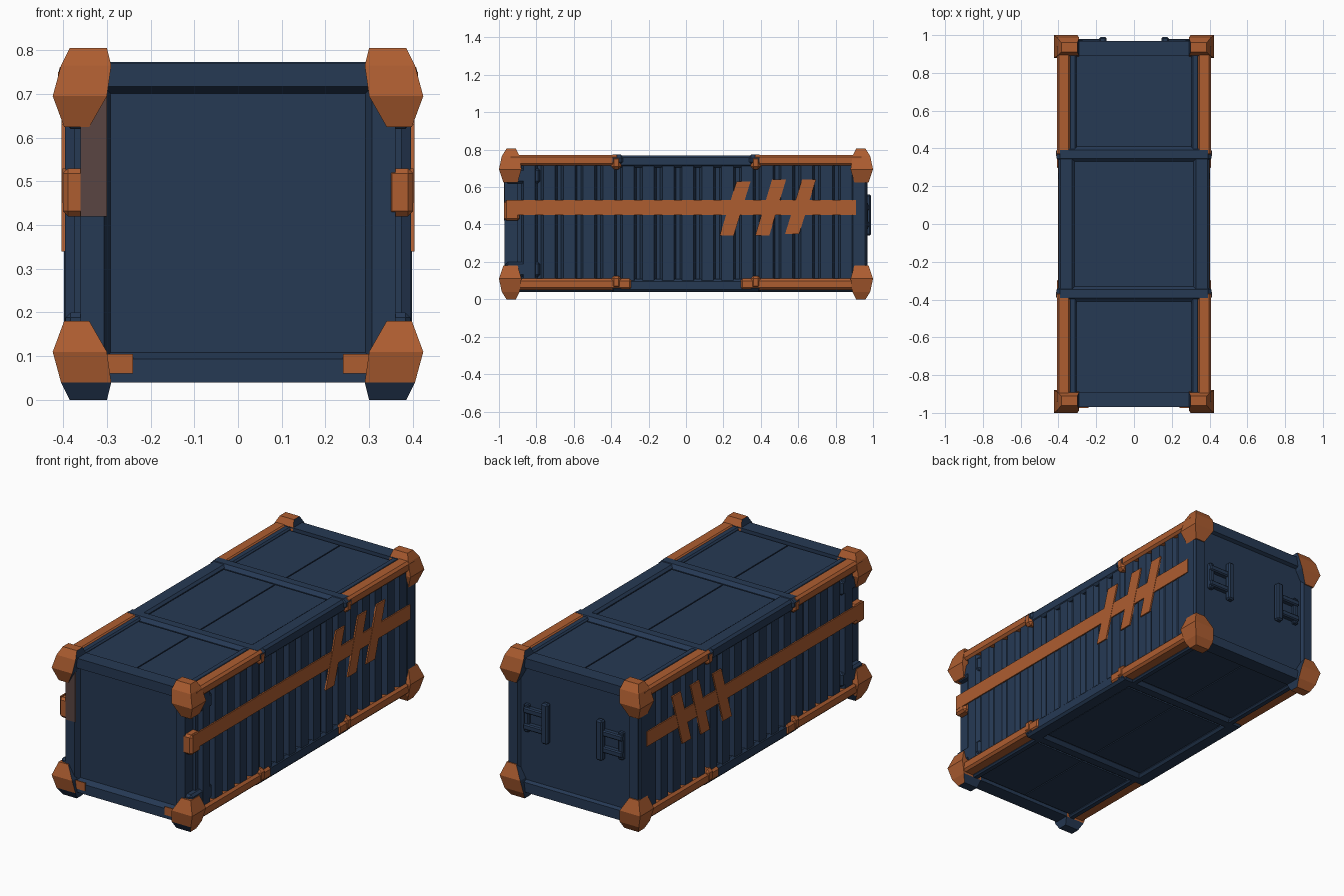
import bpy, bmesh
from mathutils import Vector

if "Cube" in bpy.data.objects:
    bpy.data.objects.remove(bpy.data.objects["Cube"])


def material(name, rgb):
    m = bpy.data.materials.new(name)
    m.diffuse_color = (*rgb, 1)
    m.use_nodes = True
    m.node_tree.nodes["Principled BSDF"].inputs["Base Color"].default_value = m.diffuse_color
    return m


NAVY = material("navy paint", (0.019, 0.041, 0.088))
ORANGE = material("orange paint", (0.42, 0.11, 0.03))
WORN = material("worn brown paint", (0.10, 0.06, 0.055))


def finish(name, bm, mats, rule=None):
    bmesh.ops.recalc_face_normals(bm, faces=bm.faces)
    bm.normal_update()
    if rule:
        for f in bm.faces:
            f.material_index = rule(f)
    me = bpy.data.meshes.new(name)
    bm.to_mesh(me)
    bm.free()
    for m in mats:
        me.materials.append(m)
    ob = bpy.data.objects.new(name, me)
    bpy.context.collection.objects.link(ob)
    return ob


def box_bm(a, b):
    """bmesh box between two opposite corners, in any order"""
    bm = bmesh.new()
    bmesh.ops.create_cube(bm, size=1)
    for v in bm.verts:
        v.co = Vector([(a[i] + b[i]) / 2 + v.co[i] * abs(b[i] - a[i]) for i in range(3)])
    return bm


def box(name, a, b, mat, bevel=0.0):
    bm = box_bm(a, b)
    if bevel:
        bmesh.ops.bevel(bm, geom=bm.edges[:], offset=bevel, segments=1, affect='EDGES')
    return finish(name, bm, [mat])


def prism(name, pts, axis, w0, w1, mat):
    """2D outline extruded along x (axis 0, points are y,z) or z (axis 2, points are x,y)"""
    bm = bmesh.new()
    place = (lambda u, v: (w0, u, v)) if axis == 0 else (lambda u, v: (u, v, w0))
    f = bm.faces.new([bm.verts.new(place(u, v)) for u, v in pts])
    ext = bmesh.ops.extrude_face_region(bm, geom=[f])
    step = Vector((w1 - w0, 0, 0)) if axis == 0 else Vector((0, 0, w1 - w0))
    for g in ext["geom"]:
        if isinstance(g, bmesh.types.BMVert):
            g.co += step
    return finish(name, bm, [mat])


def framed_end(name, a, b, side, insets):
    """End wall whose outer face is stepped inwards"""
    bm = box_bm(a, b)
    bm.normal_update()
    face = [f for f in bm.faces if f.normal.y * side > 0.9]
    for thick, depth in insets:
        bmesh.ops.inset_region(bm, faces=face, thickness=thick, depth=depth)
    return finish(name, bm, [NAVY])


# inner body, front wall and rear door wall
box("inner_body", (-0.35, -0.91, 0.06), (0.35, 0.91, 0.75), NAVY)
framed_end("front_wall", (-0.36, -0.97, 0.04), (0.36, -0.89, 0.77), -1,
           [(0.075, 0), (0.022, -0.03)])
framed_end("rear_door_wall", (-0.39, 0.89, 0.04), (0.39, 0.97, 0.77), 1,
           [(0.075, 0), (0.012, -0.018)])

# roof and floor panels, split along the middle, three bays each
for part, z0, z1 in (("roof_panel", 0.745, 0.757), ("floor_panel", 0.053, 0.065)):
    for y0, y1 in ((-0.88, -0.42), (-0.32, 0.32), (0.42, 0.88)):
        for x0, x1 in ((-0.31, -0.003), (0.003, 0.31)):
            box(part, (x0, y0, z0), (x1, y1, z1), NAVY)

# cross beams over the roof and under the floor
for y in (-0.37, 0.37):
    box("roof_cross_beam", (-0.41, y - 0.04, 0.715), (0.41, y + 0.04, 0.773), NAVY, 0.018)
    box("floor_cross_beam", (-0.405, y - 0.04, 0.04), (0.405, y + 0.04, 0.10), NAVY, 0.018)

# handles on the rear doors
for s in (-1, 1):
    box("door_handle_bar", (s * 0.145, 0.955, 0.34), (s * 0.185, 0.99, 0.56), NAVY, 0.008)
    for z in (0.40, 0.49):
        box("door_handle_arm", (s * 0.16, 0.945, z - 0.016), (s * 0.30, 0.98, z + 0.016), NAVY, 0.006)
    box("door_handle_plate", (s * 0.27, 0.945, 0.37), (s * 0.30, 0.972, 0.52), NAVY, 0.005)

# corrugated wall outline in plan
wave = [(0.34, -0.90)]
PITCH, COUNT = 1.80 / 17, 17
for i in range(COUNT):
    y = -0.90 + i * PITCH
    wave += [(0.374, y), (0.374, y + 0.02), (0.396, y + 0.032), (0.396, y + PITCH - 0.012)]
wave += [(0.374, 0.90), (0.34, 0.90)]

for s in (-1, 1):
    prism("corrugated_side", [(s * x, y) for x, y in wave], 2, 0.07, 0.74, NAVY)

    # orange side stripe with its block at the front post
    box("side_stripe", (s * 0.394, -0.96, 0.45), (s * 0.402, 0.91, 0.53), ORANGE)
    box("stripe_end_block", (s * 0.34, -0.972, 0.42), (s * 0.401, -0.89, 0.53), ORANGE, 0.012)

    # plain slanted paint bars near the rear
    for y, z0, z1 in ((0.18, 0.34, 0.63), (0.37, 0.34, 0.64), (0.53, 0.35, 0.64)):
        lean = 0.09
        prism("slanted_paint_bar",
              [(y, z0), (y + 0.075, z0), (y + 0.075 + lean, z1), (y + lean, z1)],
              0, s * 0.395, s * 0.4035, ORANGE)

    # smooth wall pads behind the front corner castings
    for z0, z1 in ((0.12, 0.20), (0.62, 0.70)):
        box("front_post_pad", (s * 0.33, -0.965, z0), (s * 0.395, -0.78, z1), NAVY, 0.012)

    # rear corner post
    box("rear_post", (s * 0.33, 0.88, 0.08), (s * 0.398, 0.968, 0.74), NAVY, 0.012)

    # long rails: navy in the middle bay, orange at both ends, with cuffs
    for part, z0, z1 in (("top", 0.705, 0.770), ("bottom", 0.04, 0.108)):
        box(part + "_middle_rail", (s * 0.315, -0.40, z0), (s * 0.40, 0.40, z1), NAVY, 0.012)
        for e in (-1, 1):
            inner = 0.36 if part == "top" else 0.29
            box(part + "_end_rail", (s * 0.335, e * inner, z0 + 0.01), (s * 0.408, e * 0.95, z1 + 0.002),
                ORANGE, 0.012)
            box(part + "_inner_rail", (s * 0.305, e * 0.38, z0), (s * 0.345, e * 0.92, z1 - 0.002),
                NAVY, 0.008)
            zc = 0.73 if part == "top" else 0.09
            box(part + "_rail_cuff", (s * 0.34, e * 0.345, zc - 0.035), (s * 0.412, e * 0.40, zc + 0.035),
                ORANGE, 0.015)

    # flared corner castings: stacked rings of height, x range and y range
    rings = ((0.0, 0.30, 0.385, 0.91, 0.96), (0.04, 0.29, 0.405, 0.89, 0.985),
             (0.11, 0.30, 0.424, 0.88, 1.0), (0.18, 0.34, 0.398, 0.90, 0.976))
    for e in (-1, 1):
        for top in (False, True):
            bm = bmesh.new()
            for z, x0, x1, y0, y1 in rings:
                zz = 0.805 - z if top else z
                for x in (x0, x1):
                    for y in (y0, y1):
                        bm.verts.new((s * x, e * y, zz))
            bmesh.ops.convex_hull(bm, input=bm.verts[:])

            def paint(f, s=s, e=e, top=top):
                n = f.normal
                if n.x * s < -0.5:
                    return 0
                if not top and e < 0 and n.z < -0.3 and n.x * s < 0.5:
                    return 0
                return 1
            finish("corner_casting", bm, [NAVY, ORANGE], paint)

    # orange paint reaching onto the front sill
    box("front_sill_paint", (s * 0.24, -0.974, 0.06), (s * 0.35, -0.968, 0.105), ORANGE)

# worn paint on the left front post
box("worn_post_paint", (-0.36, -0.974, 0.42), (-0.30, -0.968, 0.70), WORN)
